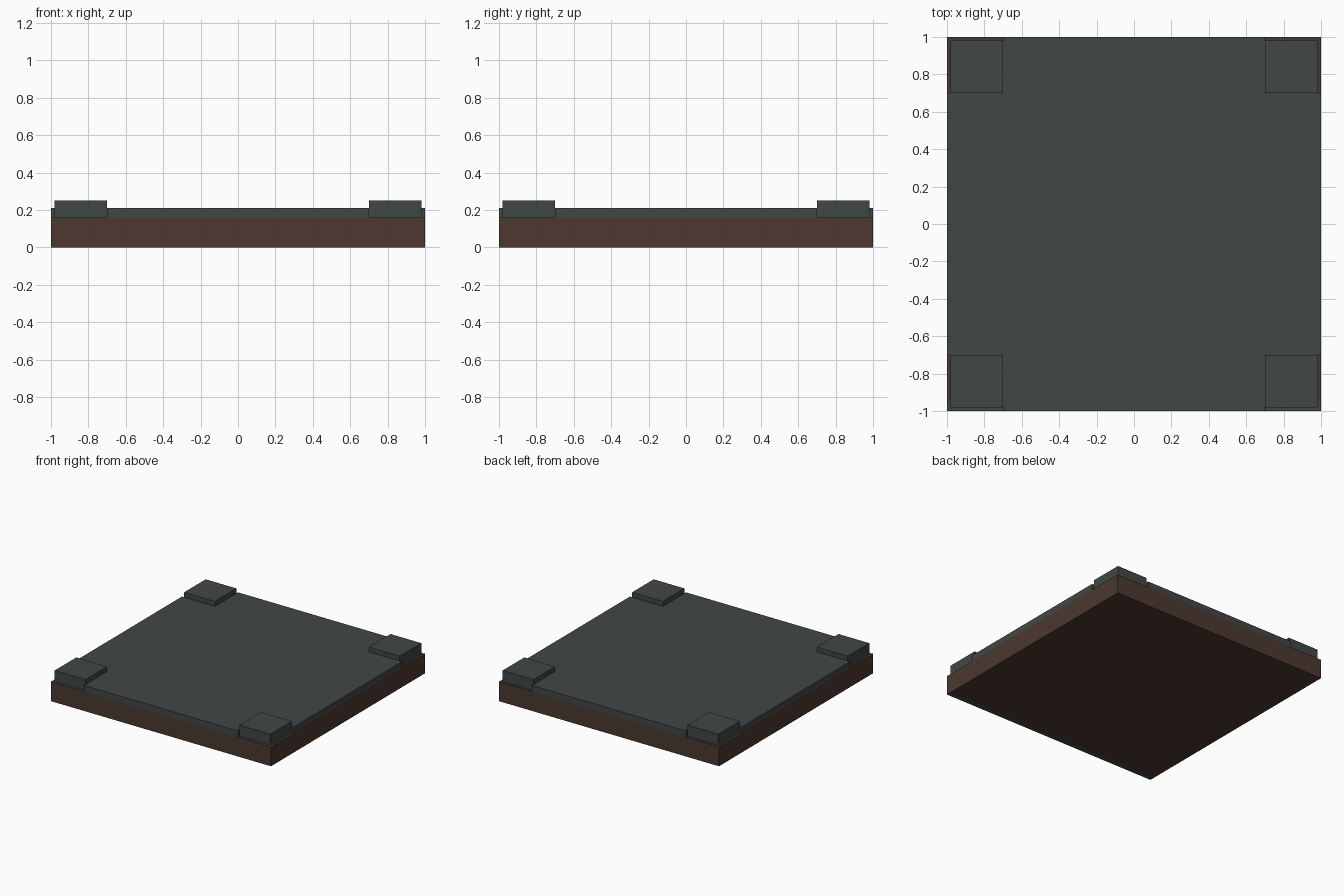
import bpy, bmesh

if "Cube" in bpy.data.objects:
    bpy.data.objects.remove(bpy.data.objects["Cube"])

def material(name, rgb):
    m = bpy.data.materials.new(name)
    m.diffuse_color = (*rgb, 1)
    m.use_nodes = True
    m.node_tree.nodes["Principled BSDF"].inputs["Base Color"].default_value = m.diffuse_color
    return m

GREY = material("dark slate", (0.053, 0.063, 0.061))
BROWN = material("dark brown", (0.072, 0.040, 0.030))

def finish(name, bm, mats):
    bmesh.ops.recalc_face_normals(bm, faces=bm.faces)
    me = bpy.data.meshes.new(name)
    bm.to_mesh(me)
    bm.free()
    for m in mats:
        me.materials.append(m)
    ob = bpy.data.objects.new(name, me)
    bpy.context.collection.objects.link(ob)
    return ob

def box(bm, lo, hi):
    verts = bmesh.ops.create_cube(bm, size=1)["verts"]
    for v in verts:
        v.co = [(a + b) / 2 + c * (b - a) for a, b, c in zip(lo, hi, v.co)]

# Wooden base, with a slate strip along the front of its underside
bm = bmesh.new()
box(bm, (-1, -1, 0), (1, 1, 0.16))
bmesh.ops.bisect_plane(bm, geom=bm.verts[:] + bm.edges[:] + bm.faces[:],
                       plane_co=(0, -0.955, 0), plane_no=(0, 1, 0))
bm.normal_update()
for f in bm.faces:
    if abs(f.normal.z) > 0.9 and f.calc_center_median().y < -0.95:
        f.material_index = 1
finish("base", bm, [BROWN, GREY])

# Cross-shaped top slab with square notches at the corners
outline = []
for sx, sy in ((1, 1), (-1, 1), (-1, -1), (1, -1)):
    pts = [(1, 0.7), (0.7, 0.7), (0.7, 1)]
    if sx * sy < 0:
        pts.reverse()
    outline += [(sx * x, sy * y) for x, y in pts]
bm = bmesh.new()
face = bm.faces.new([bm.verts.new((x, y, 0.16)) for x, y in outline])
ext = bmesh.ops.extrude_face_region(bm, geom=[face], use_keep_orig=True)
for v in ext["geom"]:
    if isinstance(v, bmesh.types.BMVert):
        v.co.z = 0.21
finish("top_slab", bm, [GREY])

# Raised pads in the four corners
for sx, side in ((-1, "left"), (1, "right")):
    for sy, end in ((-1, "front"), (1, "back")):
        bm = bmesh.new()
        cx, cy, h = 0.84 * sx, 0.84 * sy, 0.14
        box(bm, (cx - h, cy - h, 0.16), (cx + h, cy + h, 0.25))
        finish(f"corner_pad_{end}_{side}", bm, [GREY])
